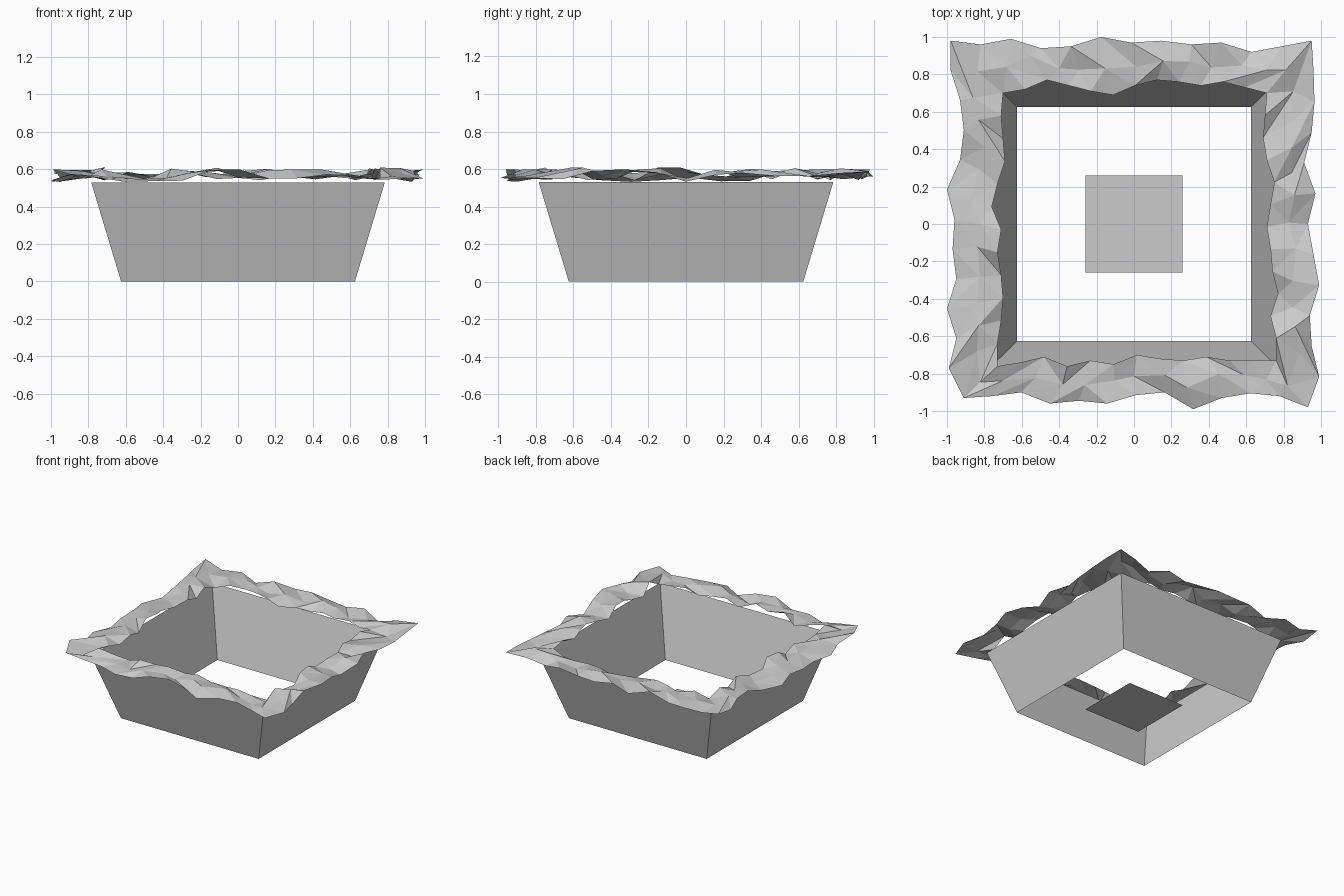
import bpy, bmesh, random
from mathutils import Vector

if "Cube" in bpy.data.objects:
    bpy.data.objects.remove(bpy.data.objects["Cube"])

random.seed(7)


def make_object(name, bm):
    mesh = bpy.data.meshes.new(name)
    bm.to_mesh(mesh)
    bm.free()
    obj = bpy.data.objects.new(name, mesh)
    bpy.context.collection.objects.link(obj)
    return obj


def square(bm, half, z):
    return [bm.verts.new((sx * half, sy * half, z))
            for sx, sy in ((-1, -1), (1, -1), (1, 1), (-1, 1))]


def bridge(bm, a, b, triangles=False):
    """Join two closed rings of equal length."""
    for i in range(len(a)):
        j = (i + 1) % len(a)
        quad = [a[i], a[j], b[j], b[i]]
        if not triangles:
            bm.faces.new(quad)
        elif random.random() < 0.5:
            bm.faces.new((quad[0], quad[1], quad[2]))
            bm.faces.new((quad[0], quad[2], quad[3]))
        else:
            bm.faces.new((quad[0], quad[1], quad[3]))
            bm.faces.new((quad[1], quad[2], quad[3]))


# sloped pit walls, open at top and bottom
bm = bmesh.new()
bridge(bm, square(bm, 0.625, 0), square(bm, 0.785, 0.53))
make_object("sloped_walls", bm)

# small floor plate in the middle
bm = bmesh.new()
bm.faces.new(square(bm, 0.26, 0))
make_object("floor_plate", bm)

# distance of the ragged rim edges from the centre: front, right, back, left
OUTER = [[.92, .90, .96, .945, .96, .915, .90, .99, .93, .905, .92],
         [.99, .95, .94, .99, .96, .93, .97, .91, .95, .965, .96],
         [.95, .92, .97, .96, .98, .97, 1.0, .95, .94, .99, .96],
         [.98, .93, .91, .93, 1.0, .96, .97, .95, 1.0, .95, .99]]
INNER = [[.74, .71, .76, .73, .75, .70, .72, .73, .71, .73, .73],
         [.76, .73, .77, .74, .73, .71, .73, .75, .71, .69, .70],
         [.73, .76, .74, .76, .77, .74, .69, .71, .74, .77, .72],
         [.71, .70, .69, .73, .76, .71, .73, .71, .70, .71, .73]]
OUTER_CORNERS = [(-.91, -.93), (.93, -.98), (.95, .98), (-.98, .98)]
INNER_CORNERS = [(-.73, -.76), (.76, -.73), (.71, .70), (-.70, .70)]


def ragged_ring(depths, corners):
    points = []
    for side in range(4):
        a, b = Vector(corners[side]), Vector(corners[(side + 1) % 4])
        points.append(a)
        axis = 1 if side % 2 == 0 else 0
        sign = -1 if side in (0, 3) else 1
        for i, d in enumerate(depths[side]):
            p = a.lerp(b, (i + 1) / 12)
            p[axis] = sign * d
            points.append(p)
    return points


# ragged faceted rim sheet lying over the wall tops
outer = ragged_ring(OUTER, OUTER_CORNERS)
inner = ragged_ring(INNER, INNER_CORNERS)
bm = bmesh.new()


def ring_verts(points, low, high, jitter=0):
    r = random.uniform
    return [bm.verts.new((p.x + r(-jitter, jitter), p.y + r(-jitter, jitter),
                          r(low, high))) for p in points]


middle = [(o + i) / 2 for o, i in zip(outer, inner)]
rings = [ring_verts(outer, 0.53, 0.60), ring_verts(middle, 0.545, 0.61, 0.025),
         ring_verts(inner, 0.54, 0.61)]
bridge(bm, rings[0], rings[1], True)
bridge(bm, rings[1], rings[2], True)
make_object("ragged_rim", bm)
